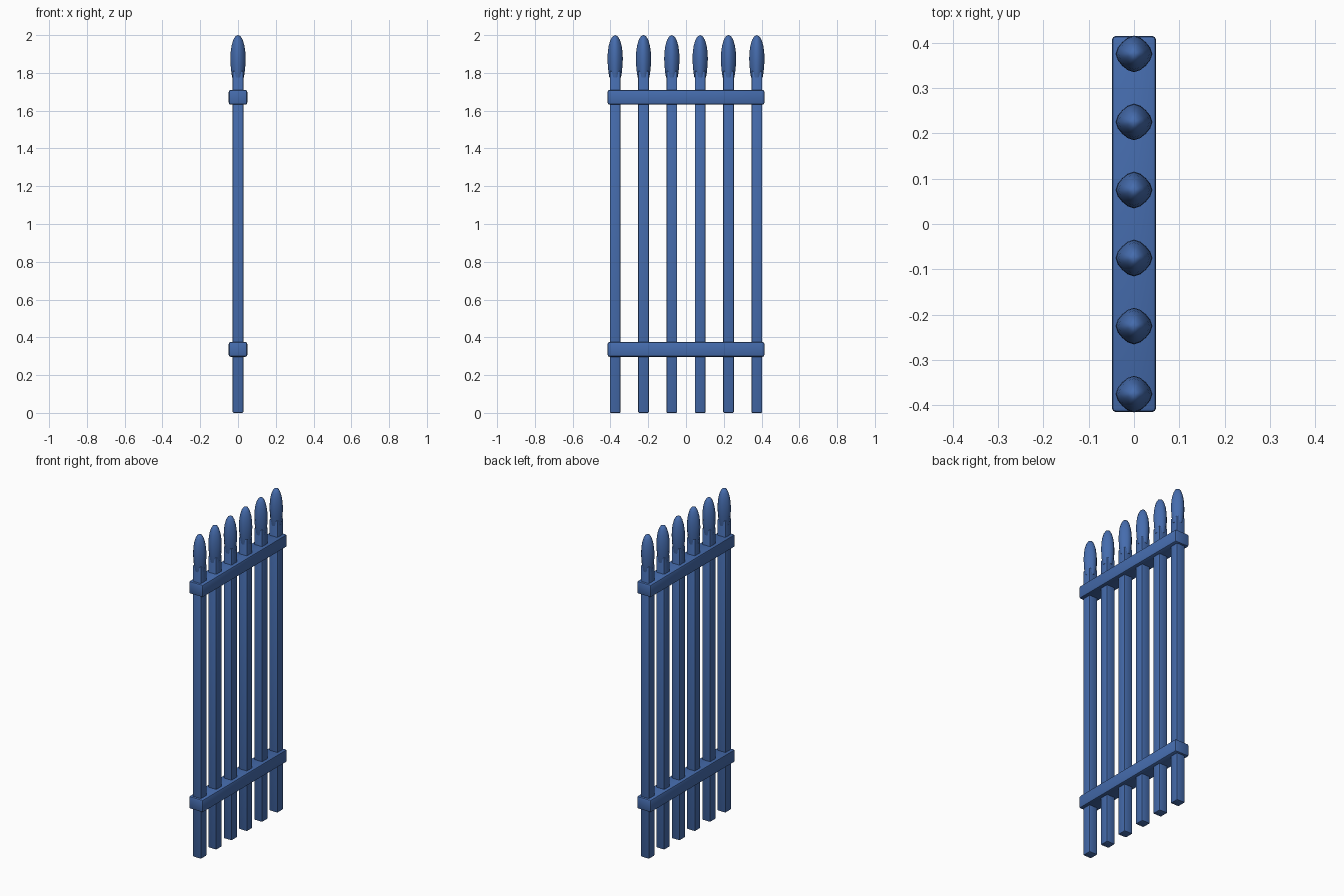
import bpy, bmesh, math

cube = bpy.data.objects.get("Cube")
if cube:
    bpy.data.objects.remove(cube, do_unlink=True)

blue = bpy.data.materials.new("painted_blue")
blue.use_nodes = True
COLOUR = (0.06, 0.15, 0.42, 1)
blue.diffuse_color = COLOUR
blue.node_tree.nodes["Principled BSDF"].inputs["Base Color"].default_value = COLOUR


def add_object(name, bm, angle):
    """Turn a bmesh into a shaded, coloured object."""
    bmesh.ops.recalc_face_normals(bm, faces=bm.faces)
    mesh = bpy.data.meshes.new(name)
    bm.to_mesh(mesh)
    bm.free()
    mesh.materials.append(blue)
    obj = bpy.data.objects.new(name, mesh)
    bpy.context.collection.objects.link(obj)
    bpy.ops.object.select_all(action="DESELECT")
    obj.select_set(True)
    bpy.context.view_layer.objects.active = obj
    bpy.ops.object.shade_smooth_by_angle(angle=math.radians(angle))
    return obj


def rounded_box(name, size, y, bottom, top, bevel):
    bm = bmesh.new()
    bmesh.ops.create_cube(bm, size=1)
    for v in bm.verts:
        v.co.x *= size[0]
        v.co.y = v.co.y * size[1] + y
        v.co.z = bottom + (v.co.z + 0.5) * (top - bottom)
    bmesh.ops.bevel(bm, geom=bm.edges[:], offset=bevel, segments=2,
                    profile=0.5, affect="EDGES")
    return add_object(name, bm, 30)


# Finial outline as (radius, height), from the open collar to the point
OUTLINE = [(0.031, 1.775), (0.035, 1.80), (0.039, 1.84), (0.0405, 1.875),
           (0.039, 1.91), (0.034, 1.945), (0.025, 1.975), (0.014, 1.993)]
SIDES = 16


def finial(name, y):
    bm = bmesh.new()
    rings = []
    for radius, z in OUTLINE:
        ring = []
        for i in range(SIDES):
            a = math.tau * i / SIDES
            # Slightly squared section with its corners on the axes
            r = radius * (0.95 + 0.05 * math.cos(4 * a))
            ring.append(bm.verts.new((r * math.cos(a), y + r * math.sin(a), z)))
        rings.append(ring)
    for low, high in zip(rings, rings[1:]):
        for i in range(SIDES):
            j = (i + 1) % SIDES
            bm.faces.new((low[i], low[j], high[j], high[i]))
    tip = bm.verts.new((0, y, 2))
    for i in range(SIDES):
        bm.faces.new((rings[-1][i], rings[-1][(i + 1) % SIDES], tip))
    bm.faces.new(rings[0][::-1])
    return add_object(name, bm, 50)


# Upright bars with pointed finials
for n in range(6):
    y = (n - 2.5) * 0.15
    rounded_box(f"post_{n + 1}", (0.056, 0.056), y, 0, 1.81, 0.005)
    finial(f"finial_{n + 1}", y)

# Horizontal rails
rounded_box("lower_rail", (0.098, 0.83), 0, 0.297, 0.375, 0.01)
rounded_box("upper_rail", (0.098, 0.83), 0, 1.632, 1.71, 0.01)
